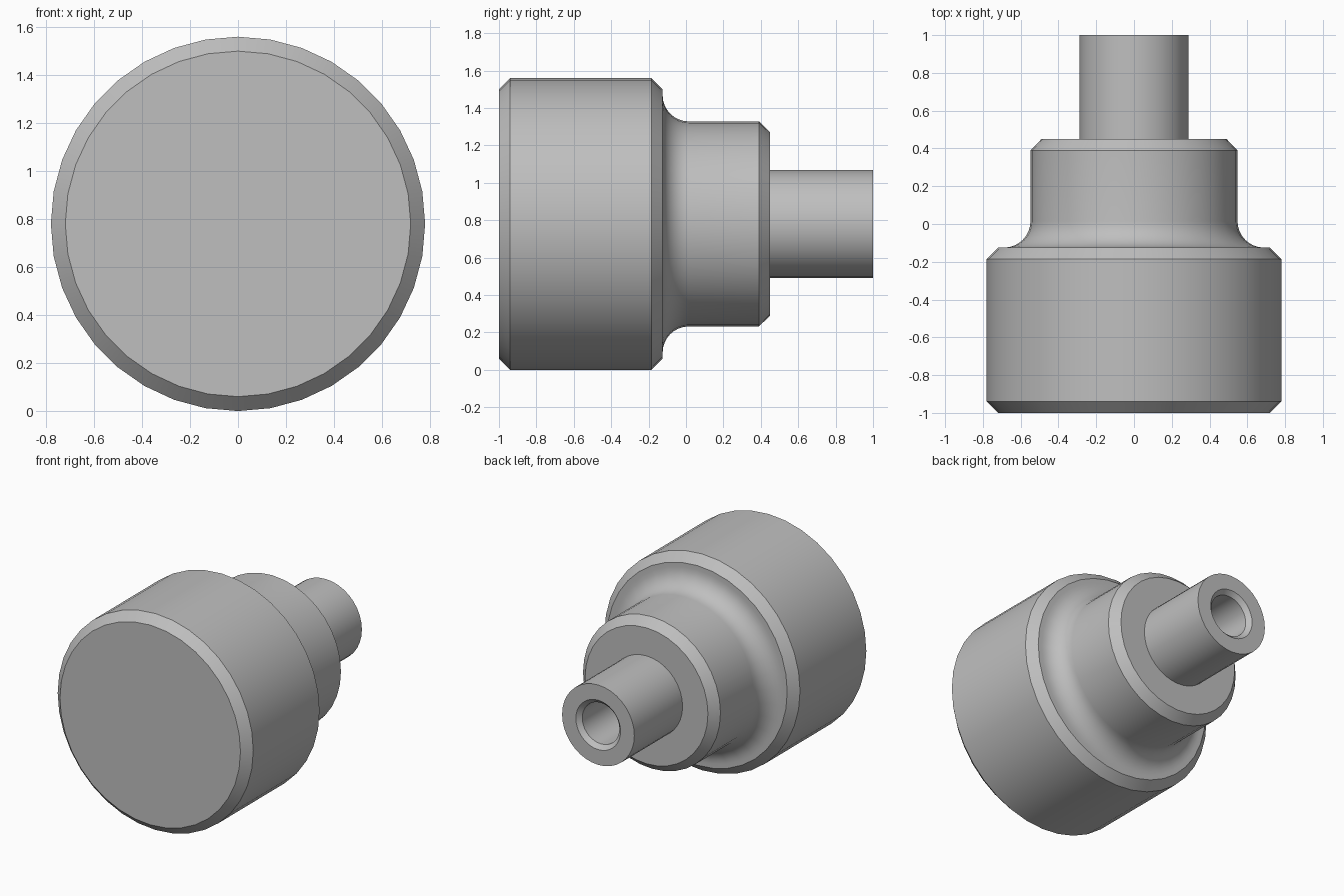
import bpy
import math

cube = bpy.data.objects.get("Cube")
if cube:
    bpy.data.objects.remove(cube, do_unlink=True)

SEGMENTS = 36
AXIS_Z = 0.78

grey = bpy.data.materials.new("plain_grey")
grey.use_nodes = True
colour = (0.52, 0.52, 0.52, 1)
grey.diffuse_color = colour
grey.node_tree.nodes["Principled BSDF"].inputs["Base Color"].default_value = colour


def lathe(name, profile):
    """Turn (radius, y) points about the horizontal axis; radius 0 makes a pole."""
    verts, rings, faces = [], [], []
    for r, y in profile:
        count = 1 if r == 0 else SEGMENTS
        rings.append([len(verts) + i for i in range(count)])
        for i in range(count):
            a = math.tau * i / SEGMENTS
            verts.append((r * math.sin(a), y, AXIS_Z + r * math.cos(a)))
    for a, b in zip(rings, rings[1:]):
        if len(a) == 1:
            faces.append(b[::-1])
        elif len(b) == 1:
            faces.append(a)
        else:
            for i in range(SEGMENTS):
                j = (i + 1) % SEGMENTS
                faces.append((a[i], a[j], b[j], b[i]))
    # Drop the unused pole vertices by capping with single polygons
    mesh = bpy.data.meshes.new(name)
    mesh.from_pydata(verts, [], faces)
    mesh.materials.append(grey)
    obj = bpy.data.objects.new(name, mesh)
    bpy.context.collection.objects.link(obj)
    bpy.ops.object.select_all(action="DESELECT")
    obj.select_set(True)
    bpy.context.view_layer.objects.active = obj
    bpy.ops.object.mode_set(mode="EDIT")
    bpy.ops.mesh.select_all(action="SELECT")
    bpy.ops.mesh.delete_loose()
    bpy.ops.mesh.select_all(action="SELECT")
    bpy.ops.mesh.normals_make_consistent(inside=False)
    bpy.ops.object.mode_set(mode="OBJECT")
    bpy.ops.object.shade_smooth_by_angle(angle=math.radians(30))
    return obj


# Concave fillet between the wide body and the neck
FILLET = 0.14
fillet = []
for k in range(9):
    a = math.pi / 2 * k / 8
    fillet.append((0.688 - FILLET * math.sin(a), 0.015 - FILLET * math.cos(a)))

# Chamfered body, filleted neck, and hollow stem in one turned profile
profile = [(0, -1), (0.72, -1), (0.78, -0.94), (0.78, -0.185), (0.72, -0.125)]
profile += fillet
profile += [(0.548, 0.39), (0.49, 0.45), (0.288, 0.45), (0.288, 1)]
# Countersunk blind bore in the stem
profile += [(0.178, 1), (0.148, 0.97), (0.148, 0.2), (0, 0.2)]
lathe("stepped_knob", profile)
